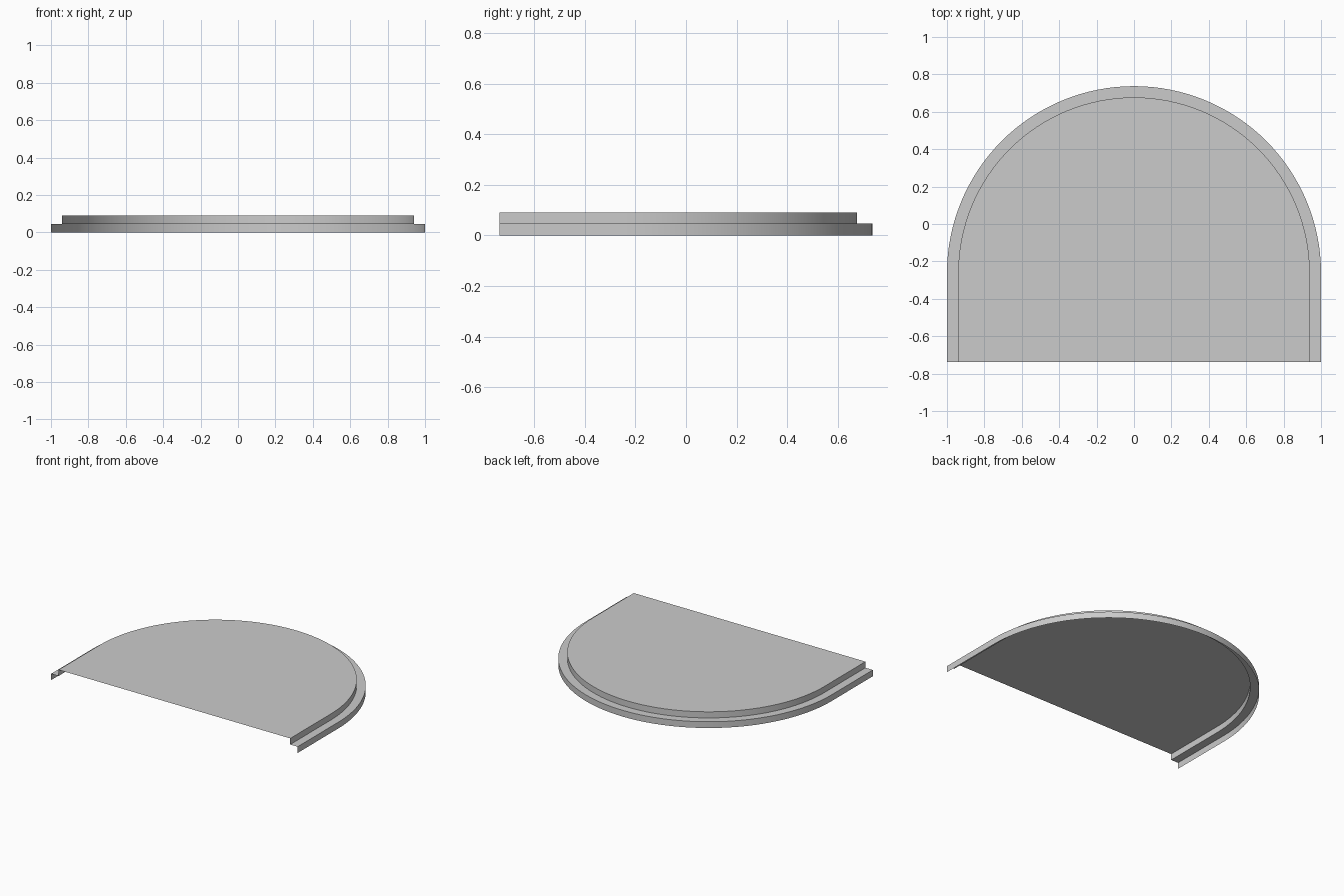
import bpy
import bmesh
from math import cos, sin, pi, radians

cube = bpy.data.objects.get("Cube")
if cube:
    bpy.data.objects.remove(cube, do_unlink=True)

FRONT_Y = -0.737      # open straight edge
CENTRE_Y = -0.263     # centre of the rounded back
SEGMENTS = 64

grey = bpy.data.materials.new("light grey")
grey.use_nodes = True
colour = (0.6, 0.6, 0.6, 1)
grey.diffuse_color = colour
grey.node_tree.nodes["Principled BSDF"].inputs["Base Color"].default_value = colour


def arch(bm, radius, z):
    """Arch outline from the right front end, round the back, to the left."""
    arc = [(radius * cos(pi * i / SEGMENTS), CENTRE_Y + radius * sin(pi * i / SEGMENTS))
           for i in range(SEGMENTS + 1)]
    points = [(radius, FRONT_Y)] + arc + [(-radius, FRONT_Y)]
    return [bm.verts.new((x, y, z)) for x, y in points]


def finish(bm, name):
    mesh = bpy.data.meshes.new(name)
    bm.to_mesh(mesh)
    bm.free()
    mesh.materials.append(grey)
    obj = bpy.data.objects.new(name, mesh)
    bpy.context.collection.objects.link(obj)
    bpy.ops.object.select_all(action='DESELECT')
    obj.select_set(True)
    bpy.context.view_layer.objects.active = obj
    bpy.ops.object.shade_smooth_by_angle(angle=radians(30))


# Stepped rim: open shell swept round the arch
bm = bmesh.new()
profile = [(1.0, 0.0), (1.0, 0.046), (0.94, 0.046), (0.94, 0.091), (0.857, 0.091)]
loops = [arch(bm, r, z) for r, z in profile]
for low, high in zip(loops, loops[1:]):
    for i in range(len(low) - 1):
        bm.faces.new((low[i], low[i + 1], high[i + 1], high[i]))
finish(bm, "stepped_rim")

# Flat top panel inside the rim
bm = bmesh.new()
bm.faces.new(arch(bm, 0.857, 0.091))
finish(bm, "top_panel")
